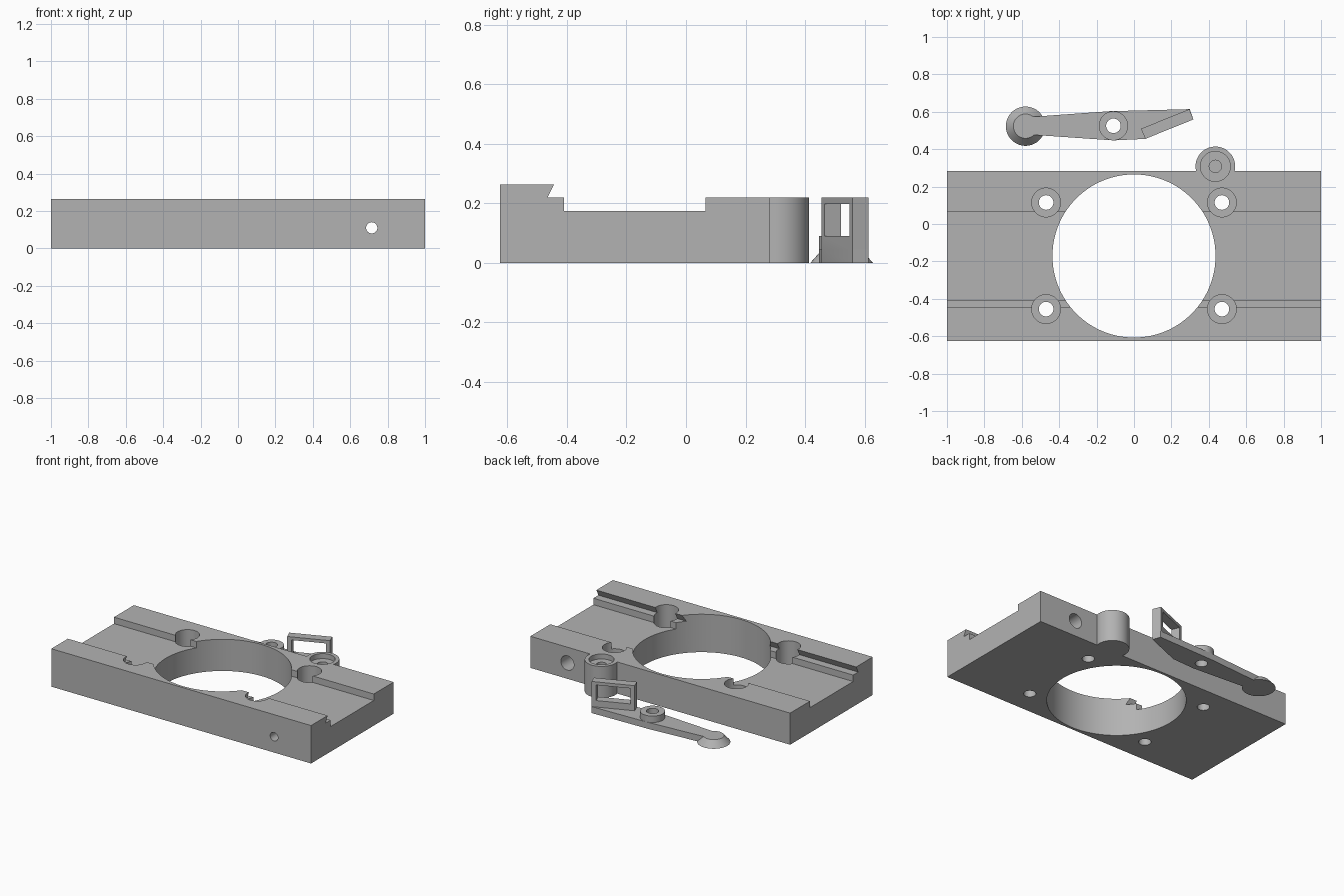
import bpy, bmesh, math
from mathutils import Vector

cube = bpy.data.objects.get("Cube")
if cube:
    bpy.data.objects.remove(cube, do_unlink=True)

grey = bpy.data.materials.new("plain_grey")
grey.use_nodes = True
grey.diffuse_color = (0.45, 0.45, 0.45, 1)
grey.node_tree.nodes["Principled BSDF"].inputs["Base Color"].default_value = (0.45, 0.45, 0.45, 1)


def finish(name, bm):
    bmesh.ops.recalc_face_normals(bm, faces=bm.faces)
    mesh = bpy.data.meshes.new(name)
    bm.to_mesh(mesh)
    bm.free()
    obj = bpy.data.objects.new(name, mesh)
    mesh.materials.append(grey)
    bpy.context.collection.objects.link(obj)
    return obj


def prism(name, points, push):
    """Extrude a closed outline of 3D points along a vector."""
    bm = bmesh.new()
    face = bm.faces.new([bm.verts.new(p) for p in points])
    out = bmesh.ops.extrude_face_region(bm, geom=[face])
    bmesh.ops.translate(bm, vec=push, verts=[v for v in out["geom"] if isinstance(v, bmesh.types.BMVert)])
    return finish(name, bm)


def rod(name, start, end, r1, r2=None, sides=64):
    """Cylinder or cone between two points."""
    start, end = Vector(start), Vector(end)
    axis = end - start
    bm = bmesh.new()
    bmesh.ops.create_cone(bm, cap_ends=True, segments=sides, radius1=r1,
                          radius2=r1 if r2 is None else r2, depth=axis.length)
    turn = Vector((0, 0, 1)).rotation_difference(axis).to_matrix()
    bmesh.ops.rotate(bm, matrix=turn, verts=bm.verts)
    bmesh.ops.translate(bm, vec=(start + end) / 2, verts=bm.verts)
    return finish(name, bm)


def combine(target, tool, operation):
    tool.hide_render = True
    mod = target.modifiers.new(operation.lower(), "BOOLEAN")
    mod.operation, mod.solver, mod.object = operation, "EXACT", tool
    bpy.context.view_layer.objects.active = target
    bpy.ops.object.modifier_apply(modifier=mod.name)
    bpy.data.objects.remove(tool, do_unlink=True)


def smooth(obj):
    bpy.ops.object.select_all(action="DESELECT")
    obj.select_set(True)
    bpy.context.view_layer.objects.active = obj
    bpy.ops.object.shade_smooth_by_angle(angle=math.radians(30))


# Base plate with an undercut front rail and a stepped back rail
profile = [(-0.625, 0), (0.283, 0), (0.283, 0.22), (0.065, 0.22), (0.065, 0.175),
           (-0.41, 0.175), (-0.41, 0.22), (-0.465, 0.22), (-0.443, 0.264), (-0.625, 0.264)]
plate = prism("base_plate", [(-1, y, z) for y, z in profile], (2, 0, 0))

# Round post on the back edge
px, py, pr = 0.435, 0.308, 0.106
combine(plate, rod("post", (px, py, 0), (px, py, 0.22), pr), "UNION")
combine(plate, rod("post_recess", (px, py, 0.185), (px, py, 0.3), 0.08), "DIFFERENCE")
combine(plate, rod("post_hole", (px, py, 0.08), (px, py, 0.3), 0.033), "DIFFERENCE")

# Large central bore
combine(plate, rod("bore", (0, -0.171, -0.1), (0, -0.171, 0.4), 0.436, sides=128), "DIFFERENCE")

# Four counterbored screw holes
for x in (-0.47, 0.47):
    for y in (-0.455, 0.115):
        combine(plate, rod("screw_hole", (x, y, -0.1), (x, y, 0.4), 0.039, sides=32), "DIFFERENCE")
        combine(plate, rod("counterbore", (x, y, 0.085), (x, y, 0.4), 0.077), "DIFFERENCE")

# Cross hole, wider from the back
combine(plate, rod("cross_hole", (0.715, -0.8, 0.11), (0.715, 0.5, 0.11), 0.03, sides=32), "DIFFERENCE")
combine(plate, rod("cross_hole_wide", (0.715, -0.45, 0.11), (0.715, 0.5, 0.11), 0.05, sides=32), "DIFFERENCE")
smooth(plate)

# Lever arm, tapering towards the foot
arm = [(-0.56, 0.478), (-0.11, 0.447), (0.06, 0.455), (0.318, 0.559),
       (0.298, 0.614), (-0.13, 0.603), (-0.56, 0.572)]
lever = prism("lever", [(x, y, 0) for x, y in arm], (0, 0, 0.045))

# Upright slotted frame at the lever's end
a, b = Vector((0.06, 0.455, 0)), Vector((0.318, 0.559, 0))
along = b - a
across = Vector((-along.y, along.x, 0)).normalized() * 0.059
up = Vector((0, 0, 0.22))
frame = prism("frame", [a, b, b + up, a + up], across)
combine(lever, frame, "UNION")
s, e = a + along * 0.1 - across * 0.5, a + along * 0.9 - across * 0.5
low, high = Vector((0, 0, 0.09)), Vector((0, 0, 0.198))
combine(lever, prism("window", [s + low, e + low, e + high, s + high], across * 2), "DIFFERENCE")

# Conical foot and pivot ring
fx, fy = -0.58, 0.523
combine(lever, rod("foot", (fx, fy, 0), (fx, fy, 0.045), 0.105, 0.065), "UNION")
vx, vy = -0.11, 0.525
combine(lever, rod("pivot", (vx, vy, 0), (vx, vy, 0.09), 0.078), "UNION")
combine(lever, rod("pivot_hole", (vx, vy, -0.1), (vx, vy, 0.2), 0.039, sides=32), "DIFFERENCE")
smooth(lever)
